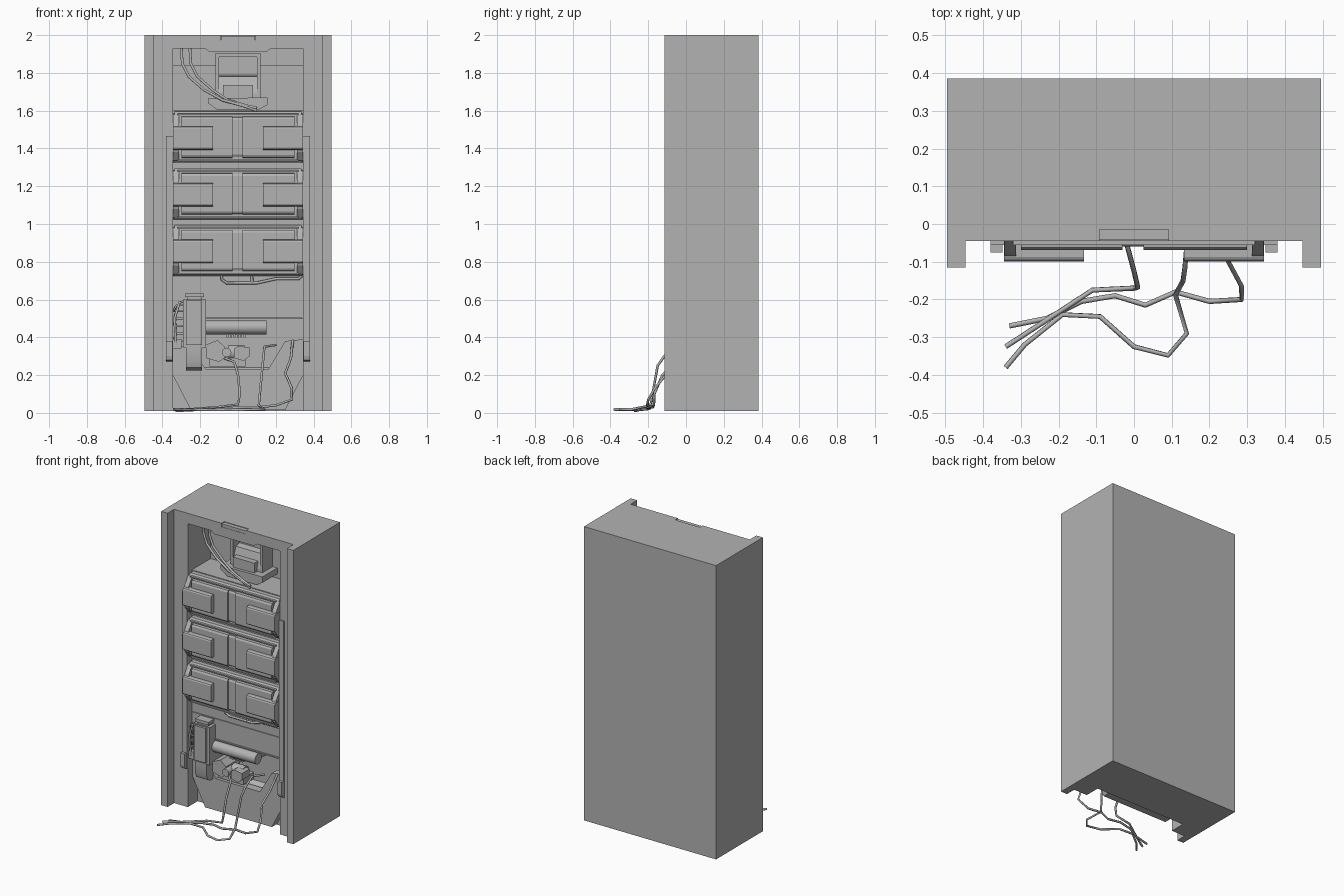
import bpy, bmesh, math

ORDER = {'x': lambda a, p: (a, p[0], p[1]),
         'y': lambda a, p: (p[0], a, p[1]),
         'z': lambda a, p: (p[0], p[1], a)}

# dark grey paint shared by every part
grey = bpy.data.materials.new('dark_grey')
grey.diffuse_color = (0.45, 0.45, 0.45, 1)


def prism(name, pts, axis, a, b):
    """Extrude a closed 2D outline along an axis from a to b."""
    f, bm = ORDER[axis], bmesh.new()
    lo = [bm.verts.new(f(a, p)) for p in pts]
    hi = [bm.verts.new(f(b, p)) for p in pts]
    bm.faces.new(lo)
    bm.faces.new(hi[::-1])
    n = len(pts)
    for i in range(n):
        bm.faces.new((lo[i], hi[i], hi[(i + 1) % n], lo[(i + 1) % n]))
    bmesh.ops.recalc_face_normals(bm, faces=bm.faces)
    me = bpy.data.meshes.new(name)
    bm.to_mesh(me)
    bm.free()
    me.materials.append(grey)
    ob = bpy.data.objects.new(name, me)
    bpy.context.collection.objects.link(ob)
    return ob


def box(name, x0, x1, y0, y1, z0, z1):
    return prism(name, [(x0, y0), (x1, y0), (x1, y1), (x0, y1)], 'z', z0, z1)


def circle(cx, cy, r, n=16):
    return [(cx + r * math.cos(2 * math.pi * i / n),
             cy + r * math.sin(2 * math.pi * i / n)) for i in range(n)]


def smooth(ob):
    bpy.ops.object.select_all(action='DESELECT')
    ob.select_set(True)
    bpy.context.view_layer.objects.active = ob
    bpy.ops.object.shade_smooth_by_angle(angle=math.radians(40))
    return ob


def hose(name, pts, r=0.007):
    cu = bpy.data.curves.new(name, 'CURVE')
    cu.dimensions = '3D'
    cu.bevel_depth, cu.bevel_resolution, cu.use_fill_caps = r, 1, True
    cu.materials.append(grey)
    sp = cu.splines.new('POLY')
    sp.points.add(len(pts) - 1)
    for q, p in zip(sp.points, pts):
        q.co = (*p, 1)
    ob = bpy.data.objects.new(name, cu)
    bpy.context.collection.objects.link(ob)
    bpy.ops.object.select_all(action='DESELECT')
    ob.select_set(True)
    bpy.context.view_layer.objects.active = ob
    bpy.ops.object.convert(target='MESH')


def cut(ob, cutter):
    m = ob.modifiers.new('cut', 'BOOLEAN')
    m.operation, m.object, m.solver = 'DIFFERENCE', cutter, 'EXACT'
    bpy.context.view_layer.objects.active = ob
    bpy.ops.object.modifier_apply(modifier=m.name)
    bpy.data.objects.remove(cutter)


# cabinet shell with side flanges, stepped front bay and top latch slot
half = [(0.495, 0.385), (0.495, -0.115), (0.447, -0.115), (0.447, -0.045)]
cabinet = prism('cabinet', half + [(-x, y) for x, y in half[::-1]], 'z', 0.01, 2.0)
bay = [(-0.2, -0.1), (0.06, -0.1), (0.06, 0.2), (0.11, 0.24), (0.11, 0.5), (0.0, 0.5),
       (0.0, 1.6), (0.2, 1.6), (0.2, 1.84), (0.19, 1.84), (0.19, 1.93), (-0.2, 1.93)]
cut(cabinet, prism('bay_cutter', bay, 'x', -0.345, 0.345))
cut(cabinet, box('slot_cutter', -0.092, 0.092, -0.2, -0.015, 1.975, 2.1))
box('latch', -0.091, 0.091, -0.043, -0.014, 1.97, 1.996)
prism('bay_lip', [(-0.18, 1.935), (-0.15, 1.91), (0.15, 1.91), (0.18, 1.935)], 'y', -0.042, 0.0)

# front trim rails and clips beside the bay
for s in (-1, 1):
    box('trim_rail', *sorted((s * 0.345, s * 0.38)), -0.055, -0.04, 0.27, 1.465)
    clip = [(-0.04, 0.27), (-0.07, 0.28), (-0.075, 0.3), (-0.075, 0.38), (-0.04, 0.38)]
    prism('side_clip', clip, 'x', *sorted((s * 0.348, s * 0.38)))

# three stacked drawer modules
for c in (1.455, 1.155, 0.855):
    shell = [(0.02, 0.14), (-0.03, 0.14), (-0.045, 0.125), (-0.045, -0.115),
             (-0.03, -0.13), (0.02, -0.13)]
    prism('module_frame', [(y, c + z) for y, z in shell], 'x', -0.335, 0.335)
    face = [(-0.04, 0.115), (-0.062, 0.112), (-0.069, 0.1), (-0.069, -0.09),
            (-0.062, -0.102), (-0.04, -0.105)]
    for x0, x1 in ((-0.3, -0.03), (0.025, 0.3)):
        prism('module_door', [(y, c + z) for y, z in face], 'x', x0, x1)
    prism('centre_strip', [(y + 0.01, c + z * 0.98) for y, z in face], 'x', -0.03, 0.025)
    for z in (0.126, -0.118):
        box('module_ridge', -0.32, 0.32, -0.056, -0.04, c + z - 0.004, c + z + 0.004)
    for s in (-1, 1):
        ear = [(0.0, 0.13), (-0.045, 0.125), (-0.08, 0.075), (-0.085, 0.06),
               (-0.085, -0.06), (-0.08, -0.075), (-0.045, -0.12), (0.0, -0.13)]
        prism('module_bracket', [(y, c + z) for y, z in ear], 'x', *sorted((s * 0.312, s * 0.343)))
        pad = [(-0.04, 0.062), (-0.088, 0.062), (-0.096, 0.058), (-0.1, 0.05),
               (-0.1, -0.05), (-0.096, -0.058), (-0.088, -0.062), (-0.04, -0.062)]
        prism('drawer_pad', [(y, c + z) for y, z in pad], 'x', *sorted((s * 0.133, s * 0.345)))

# dispenser in the upper bay
for s in (-1, 1):
    box('dispenser_side', *sorted((s * 0.1, s * 0.12)), 0.09, 0.2, 1.65, 1.9)
box('dispenser_top', -0.12, 0.12, 0.09, 0.2, 1.885, 1.905)
box('dispenser_back', -0.1, 0.1, 0.16, 0.2, 1.65, 1.89)
prism('dispenser_chute', [(0.17, 1.79), (0.12, 1.78), (0.09, 1.69), (0.09, 1.64), (0.17, 1.64)],
      'x', -0.1, 0.1)
box('dispenser_drawer', -0.08, 0.08, 0.06, 0.1, 1.665, 1.735)
prism('dispenser_base', [(-0.16, 1.665), (-0.16, 1.64), (-0.11, 1.605), (0.11, 1.605),
                         (0.155, 1.63), (0.155, 1.67)], 'y', 0.04, 0.2)
for i in (0, 1):
    d = i * 0.045
    hose('upper_hose', [(-0.3 + d, 0.06, 1.935), (-0.295 + d, 0.05, 1.85), (-0.26 + d, 0.04, 1.78),
                        (-0.18 + d, 0.03, 1.71), (-0.08 + d * 0.6, 0.02, 1.655),
                        (0.03 + d * 0.4, 0.0, 1.625), (0.1, -0.01, 1.6 + d * 0.3)], 0.008)

# lower panels: seams, kick plate with cut corners
box('seam_strip', -0.34, 0.34, -0.008, 0.02, 0.497, 0.505)
box('upper_seam', -0.34, 0.34, -0.006, 0.01, 0.636, 0.642)
prism('kick_plate', [(-0.345, 0.2), (-0.25, 0.015), (0.25, 0.015), (0.345, 0.2), (0.345, 0.39),
                     (0.25, 0.38), (0.16, 0.23), (-0.17, 0.23), (-0.25, 0.35), (-0.345, 0.36)],
      'y', 0.005, 0.062)

# horizontal tank with drain teeth
smooth(prism('tank', circle(0.0, 0.453, 0.037, 20), 'x', -0.175, 0.152))
box('tank_mount', -0.15, 0.13, 0.0, 0.115, 0.43, 0.475)
for i in range(6):
    box('tank_tooth', -0.06 + i * 0.018, -0.05 + i * 0.018, -0.005, 0.02, 0.4, 0.42)

# upright filter unit with cap and curved foot
box('filter_body', -0.29, -0.17, -0.06, 0.07, 0.345, 0.6)
box('filter_front', -0.275, -0.19, -0.075, -0.05, 0.36, 0.595)
box('filter_neck', -0.27, -0.19, -0.05, 0.05, 0.595, 0.62)
box('filter_cap', -0.28, -0.18, -0.06, 0.05, 0.613, 0.633)
foot = [(-0.065, 0.35), (-0.065, 0.27), (-0.055, 0.24), (-0.03, 0.225), (0.07, 0.225), (0.07, 0.35)]
smooth(prism('filter_foot', foot, 'x', -0.275, -0.19))
for i, z in enumerate((0.38, 0.42, 0.46, 0.5, 0.54, 0.57)):
    hose('filter_pipe', [(-0.285, -0.03, z), (-0.325, -0.035, z),
                         (-0.335 - 0.006 * (i % 2), -0.02, z - 0.03), (-0.33, 0.11, z - 0.03)], 0.006)
box('pipe_block', -0.343, -0.3, -0.04, 0.02, 0.34, 0.39)
hose('filter_riser', [(-0.33, -0.035, 0.36), (-0.335, -0.04, 0.5), (-0.31, -0.035, 0.585),
                      (-0.28, -0.03, 0.59)])

# pump assembly
smooth(prism('pump_motor', circle(0.03, 0.32, 0.04, 14), 'x', -0.05, 0.035))
prism('pump_nose', [(-0.02, 0.34), (-0.02, 0.29), (0.03, 0.275), (0.06, 0.3), (0.06, 0.345),
                    (0.0, 0.355)], 'y', -0.045, 0.04)
prism('pump_housing', [(-0.17, 0.36), (-0.11, 0.385), (-0.07, 0.35), (-0.06, 0.3), (-0.1, 0.27),
                       (-0.17, 0.29)], 'y', -0.03, 0.11)
smooth(prism('pump_inlet', circle(-0.06, 0.32, 0.025, 12), 'y', -0.05, 0.06))
box('pump_base', -0.15, 0.04, 0.0, 0.11, 0.245, 0.29)

# cable below the drawers
hose('lower_cable', [(-0.09, -0.02, 0.75), (-0.085, -0.01, 0.705), (-0.06, -0.005, 0.688),
                     (0.1, -0.005, 0.688), (0.2, -0.005, 0.71), (0.32, -0.005, 0.71),
                     (0.343, -0.005, 0.73)], 0.008)
hose('cable_stub', [(0.07, -0.01, 0.76), (0.075, -0.005, 0.69)], 0.008)

# loose hoses trailing onto the ground
hose('ground_hose_a', [(-0.07, 0.0, 0.29), (-0.02, -0.05, 0.27), (0.0, -0.125, 0.2),
                       (0.01, -0.168, 0.1), (0.0, -0.17, 0.045), (-0.11, -0.175, 0.03),
                       (-0.24, -0.26, 0.02), (-0.34, -0.325, 0.02)])
hose('ground_hose_b', [(0.2, 0.0, 0.36), (0.14, -0.05, 0.35), (0.135, -0.115, 0.3),
                       (0.13, -0.15, 0.25), (0.11, -0.188, 0.04), (0.14, -0.29, 0.018),
                       (0.09, -0.348, 0.018), (0.0, -0.325, 0.016), (-0.09, -0.245, 0.016),
                       (-0.19, -0.24, 0.016), (-0.29, -0.32, 0.018), (-0.34, -0.38, 0.018)])
hose('ground_hose_c', [(0.29, 0.01, 0.385), (0.28, -0.06, 0.29), (0.25, -0.1, 0.21),
                       (0.285, -0.165, 0.13), (0.285, -0.2, 0.07), (0.2, -0.205, 0.04),
                       (0.11, -0.18, 0.03), (0.03, -0.215, 0.03), (-0.05, -0.19, 0.025),
                       (-0.14, -0.205, 0.02), (-0.23, -0.25, 0.015), (-0.33, -0.27, 0.01)])
